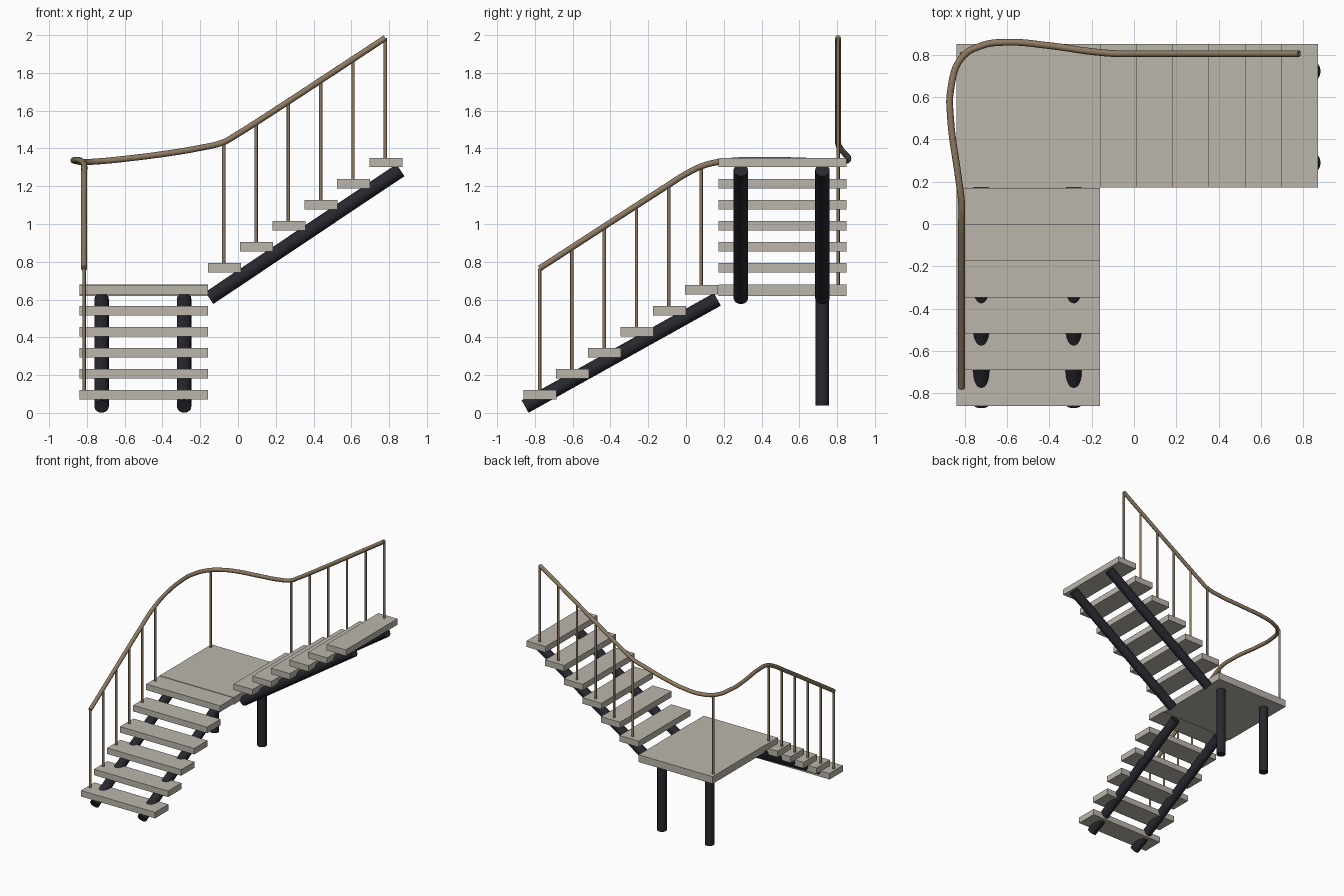
import bpy
from math import radians
from mathutils import Vector

cube = bpy.data.objects.get("Cube")
if cube:
    bpy.data.objects.remove(cube, do_unlink=True)


def material(name, rgb):
    m = bpy.data.materials.new(name)
    m.use_nodes = True
    m.diffuse_color = (*rgb, 1)
    m.node_tree.nodes["Principled BSDF"].inputs["Base Color"].default_value = (*rgb, 1)
    return m


STONE = material("warm grey stone", (0.50, 0.47, 0.41))
STEEL = material("dark steel", (0.02, 0.02, 0.028))
BRONZE = material("bronze rail", (0.27, 0.195, 0.12))


def finish(ob, name, mat):
    ob.name = name
    ob.data.materials.clear()
    ob.data.materials.append(mat)
    return ob


def slab(name, low, high):
    low, high = Vector(low), Vector(high)
    bpy.ops.mesh.primitive_cube_add(size=1, location=(low + high) / 2)
    ob = bpy.context.object
    ob.scale = high - low
    bpy.ops.object.transform_apply(location=False, rotation=False, scale=True)
    return finish(ob, name, STONE)


def tube(name, start, end, radius, mat, sides=24):
    start, end = Vector(start), Vector(end)
    axis = end - start
    bpy.ops.mesh.primitive_cylinder_add(vertices=sides, radius=radius, depth=axis.length,
                                        location=(start + end) / 2)
    ob = bpy.context.object
    ob.rotation_euler = axis.to_track_quat("Z", "Y").to_euler()
    bpy.ops.object.shade_smooth_by_angle(angle=radians(40))
    return finish(ob, name, mat)


STEPS, GOING, RISE, THICK = 6, 0.171, 0.1115, 0.05
RAIL_X, RAIL_Y = -0.815, 0.805

# Landing
slab("landing", (-0.84, 0.172, 0.62), (-0.16, 0.85, 0.68))

# Treads and balusters of both flights
lower_tops = [0.765, 0.875, 0.985, 1.095, 1.205, 1.305]
upper_tops = [1.435, 1.54, 1.65, 1.762, 1.874, 1.985]
for i in range(STEPS):
    y, z = -0.86 + GOING * i, 0.07 + RISE * i
    slab(f"lower_tread_{i + 1}", (-0.84, y, z), (-0.16, y + 0.175, z + THICK))
    y += 0.085
    tube(f"lower_baluster_{i + 1}", (RAIL_X, y, z + 0.04), (RAIL_X, y, lower_tops[i]),
         0.009, BRONZE, 12)

    x, z = -0.16 + GOING * i, 0.743 + RISE * i
    slab(f"upper_tread_{i + 1}", (x, 0.172, z), (x + 0.175, 0.85, z + THICK))
    x += 0.085
    tube(f"upper_baluster_{i + 1}", (x, RAIL_Y, z + 0.04), (x, RAIL_Y, upper_tops[i]),
         0.009, BRONZE, 12)
tube("corner_baluster", (RAIL_X, RAIL_Y, 0.66), (RAIL_X, RAIL_Y, 1.328), 0.009, BRONZE, 12)

# Round stringers and landing posts
for side, x, y in (("left", -0.285, 0.29), ("right", -0.722, 0.722)):
    tube(f"lower_stringer_{side}", (x, -0.852, 0.034), (x, 0.166, 0.601), 0.038, STEEL)
    tube(f"upper_stringer_{side}", (-0.152, y, 0.608), (0.86, y, 1.285), 0.038, STEEL)
    tube(f"landing_post_{side}", (x, 0.722, 0.04), (x, 0.722, 0.64), 0.036, STEEL)

# Continuous handrail swept along a smooth path
path = [(RAIL_X, -0.775, 0.765), (RAIL_X, -0.095, 1.205), (RAIL_X, 0, 1.265),
        (RAIL_X, 0.1, 1.312), (-0.83, 0.22, 1.333), (-0.867, 0.5, 1.338),
        (-0.867, 0.63, 1.335), (-0.815, 0.785, 1.328), (-0.72, 0.843, 1.333),
        (-0.6, 0.859, 1.345), (-0.4, 0.843, 1.37), (-0.2, 0.815, 1.403),
        (-0.08, RAIL_Y, 1.432), (0, RAIL_Y, 1.477), (0.1, RAIL_Y, 1.54),
        (0.78, RAIL_Y, 1.985)]
curve = bpy.data.curves.new("handrail", "CURVE")
curve.dimensions = "3D"
curve.bevel_depth = 0.016
curve.bevel_resolution = 4
curve.resolution_u = 8
curve.use_fill_caps = True
spline = curve.splines.new("BEZIER")
spline.bezier_points.add(len(path) - 1)
for point, co in zip(spline.bezier_points, path):
    point.co = co
    point.handle_left_type = point.handle_right_type = "AUTO"
rail = bpy.data.objects.new("handrail", curve)
bpy.context.collection.objects.link(rail)
bpy.ops.object.select_all(action="DESELECT")
rail.select_set(True)
bpy.context.view_layer.objects.active = rail
bpy.ops.object.convert(target="MESH")
rail = bpy.context.object
bpy.ops.object.shade_smooth_by_angle(angle=radians(50))
finish(rail, "handrail", BRONZE)
